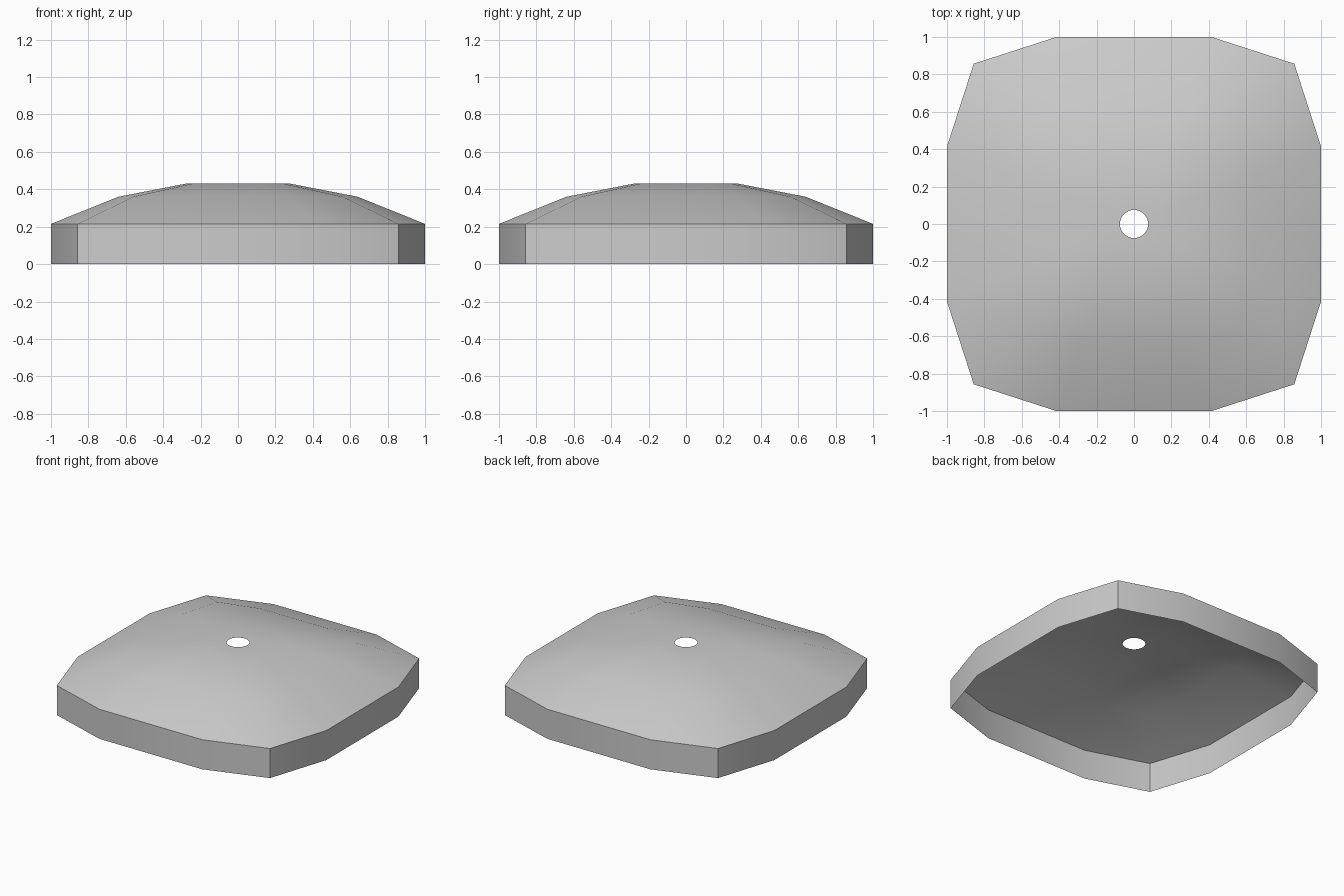
import bpy
import bmesh
import math

cube = bpy.data.objects.get("Cube")
if cube:
    bpy.data.objects.remove(cube, do_unlink=True)

SIDES = 16
HOLE_RADIUS = 0.075

# Plain grey finish
grey = bpy.data.materials.new("plain grey")
grey.use_nodes = True
colour = (0.6, 0.6, 0.6, 1)
grey.diffuse_color = colour
grey.node_tree.nodes["Principled BSDF"].inputs["Base Color"].default_value = colour


def ring(bm, half_width, corner, z):
    """Bulged square outline: flat middles, pulled-in corners."""
    verts = []
    for i in range(SIDES):
        a = math.tau * i / SIDES
        c, s = math.cos(a), math.sin(a)
        scale = corner if i % 4 == 2 else half_width
        m = max(abs(c), abs(s))
        verts.append(bm.verts.new((scale * c / m, scale * s / m, z)))
    return verts


bm = bmesh.new()

# Skirt and dome: half width, corner reach, height
levels = [(1, 0.857, 0), (1, 0.857, 0.215), (0.64, 0.56, 0.36), (0.28, 0.245, 0.43)]
rings = [ring(bm, *level) for level in levels]
for low, high in zip(rings, rings[1:]):
    for i in range(SIDES):
        j = (i + 1) % SIDES
        bm.faces.new((low[i], low[j], high[j], high[i]))

# Flat crown around the round hole
count = SIDES * 2
hole = []
for i in range(count):
    a = math.tau * i / count
    hole.append(bm.verts.new((HOLE_RADIUS * math.cos(a), HOLE_RADIUS * math.sin(a), 0.43)))
crown = rings[-1]
for i in range(SIDES):
    bm.faces.new((crown[i], crown[(i + 1) % SIDES],
                  hole[(2 * i + 2) % count], hole[2 * i + 1], hole[2 * i]))

mesh = bpy.data.meshes.new("domed_cover")
bm.to_mesh(mesh)
bm.free()
mesh.materials.append(grey)
cover = bpy.data.objects.new("domed_cover", mesh)
bpy.context.collection.objects.link(cover)

# Smooth dome with crisp rim and corners
bpy.ops.object.select_all(action='DESELECT')
cover.select_set(True)
bpy.context.view_layer.objects.active = cover
bpy.ops.object.shade_smooth_by_angle(angle=math.radians(30))
